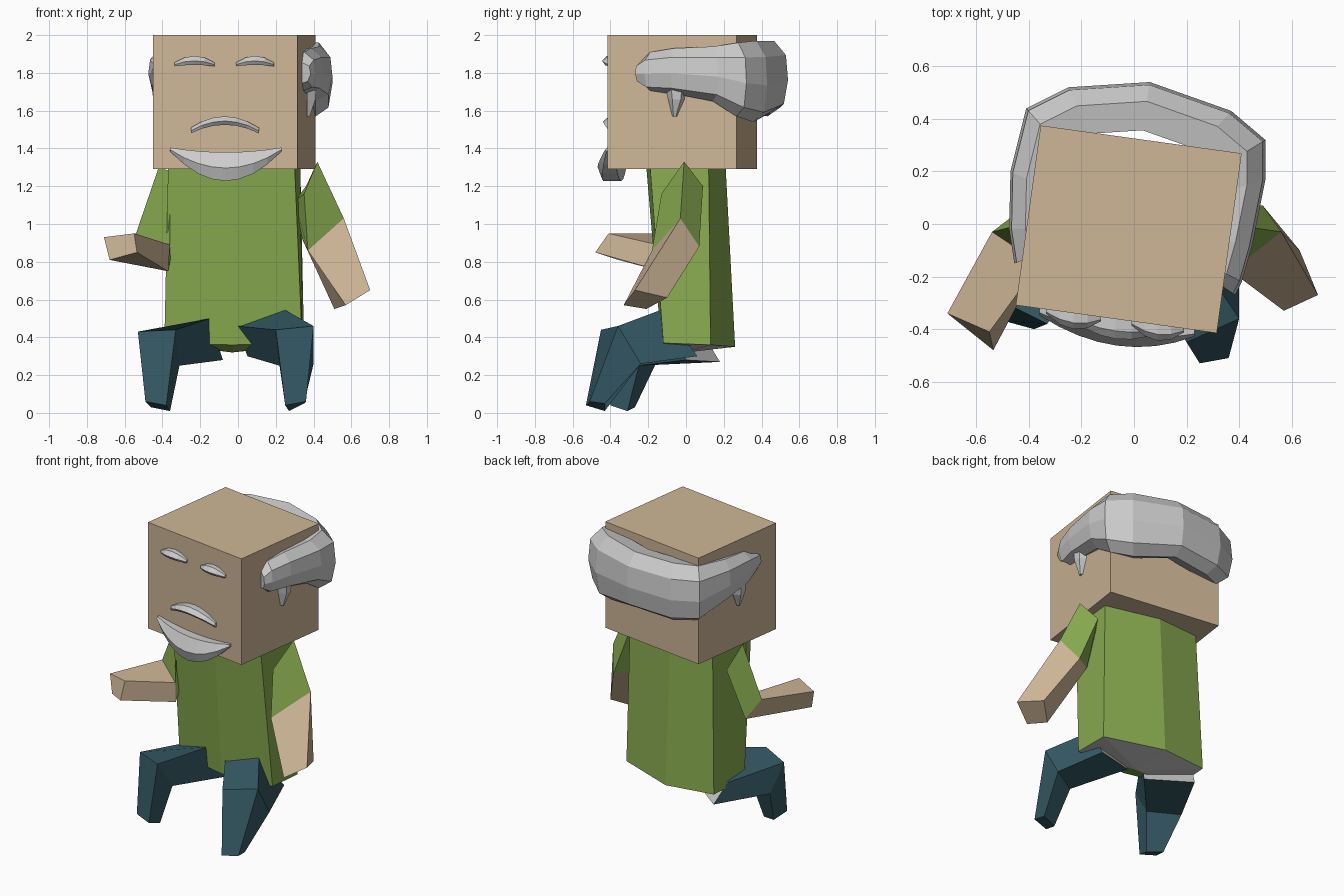
import bpy, bmesh, math
from mathutils import Vector


def material(name, rgb):
    m = bpy.data.materials.new(name)
    m.diffuse_color = (*rgb, 1)
    return m


SKIN = material("skin", (0.62, 0.47, 0.31))
GREEN = material("shirt_green", (0.25, 0.41, 0.08))
BLUE = material("trouser_blue", (0.035, 0.10, 0.13))
GREY = material("grey", (0.6, 0.6, 0.6))


def loft(name, rings, mat=None, start=True, end=True, start_mat=None):
    """Skin a list of equal-length point rings, with optional end caps."""
    bm = bmesh.new()
    vs = [[bm.verts.new(p) for p in r] for r in rings]
    n = len(vs[0])
    for a, b in zip(vs, vs[1:]):
        for i in range(n):
            j = (i + 1) % n
            bm.faces.new((a[i], a[j], b[j], b[i]))
    if start:
        f = bm.faces.new(vs[0][::-1])
        f.material_index = 1 if start_mat else 0
    if end:
        bm.faces.new(vs[-1])
    bmesh.ops.recalc_face_normals(bm, faces=bm.faces)
    me = bpy.data.meshes.new(name)
    bm.to_mesh(me)
    bm.free()
    for m in (mat, start_mat):
        if m:
            me.materials.append(m)
    ob = bpy.data.objects.new(name, me)
    bpy.context.collection.objects.link(ob)
    return ob


# Head: a slightly turned box
bpy.ops.mesh.primitive_cube_add(size=1, location=(-0.02, -0.02, 1.645),
                                rotation=(0, 0, math.radians(-7.9)))
head = bpy.context.object
head.name = "head"
head.scale = (0.772, 0.69, 0.71)
head.data.materials.append(SKIN)

# Torso: six-sided, shallow grey-and-green underside
bottom = [(0.35, 0.13, 0.36), (-0.03, 0.26, 0.35), (-0.36, 0.22, 0.36),
          (-0.39, -0.06, 0.37), (-0.03, -0.13, 0.36), (0.34, -0.12, 0.37)]
top = [(0.33, 0.12, 1.30), (-0.03, 0.21, 1.30), (-0.33, 0.19, 1.30),
       (-0.37, -0.16, 1.30), (-0.03, -0.21, 1.30), (0.30, -0.19, 1.30)]
torso = loft("torso", [bottom, top], GREEN, start_mat=GREY)
bm = bmesh.new()
bm.from_mesh(torso.data)
under = next(f for f in bm.faces if f.material_index == 1)
fan = bmesh.ops.poke(bm, faces=[under])
fan["verts"][0].co = (-0.03, 0.0, 0.32)
for f in fan["faces"]:
    front = sum(v.co.y for v in f.verts) / 3 < -0.05
    f.material_index = 0 if front else 1
bm.to_mesh(torso.data)
bm.free()

# Legs: hip, knee and foot sections
loft("left_leg", [
    [(-0.15, -0.11, 0.50), (-0.38, 0.10, 0.40), (-0.33, 0.18, 0.27), (-0.08, 0.0, 0.28)],
    [(-0.33, -0.38, 0.44), (-0.53, -0.28, 0.43), (-0.51, -0.16, 0.26), (-0.31, -0.25, 0.25)],
    [(-0.38, -0.40, 0.04), (-0.49, -0.37, 0.06), (-0.46, -0.27, 0.03), (-0.36, -0.31, 0.01)],
], BLUE, start_mat=GREY)
loft("right_leg", [
    [(-0.01, -0.12, 0.46), (0.24, -0.12, 0.55), (0.30, 0.06, 0.30), (0.05, 0.0, 0.30)],
    [(0.20, -0.45, 0.44), (0.40, -0.36, 0.46), (0.40, -0.24, 0.26), (0.22, -0.34, 0.25)],
    [(0.25, -0.53, 0.04), (0.36, -0.51, 0.06), (0.35, -0.43, 0.05), (0.27, -0.43, 0.01)],
], BLUE, start_mat=GREY)

# Arms: shoulder, sleeve edge and hand sections
arms = {
    "left": [
        [(-0.42, 0.0, 1.30), (-0.36, -0.12, 1.28), (-0.31, -0.04, 1.05), (-0.37, 0.10, 1.15)],
        [(-0.54, -0.03, 0.95), (-0.36, -0.15, 0.89), (-0.37, -0.13, 0.75), (-0.46, 0.03, 0.82)],
        [(-0.71, -0.34, 0.93), (-0.55, -0.41, 0.95), (-0.535, -0.48, 0.85), (-0.68, -0.36, 0.81)]],
    "right": [
        [(0.42, -0.01, 1.33), (0.36, 0.09, 1.20), (0.30, -0.02, 1.12), (0.35, -0.13, 1.16)],
        [(0.56, -0.03, 1.03), (0.49, 0.07, 0.88), (0.34, -0.04, 0.92), (0.37, -0.18, 0.86)],
        [(0.70, -0.27, 0.65), (0.63, -0.10, 0.61), (0.51, -0.21, 0.55), (0.57, -0.33, 0.57)]],
}
for side, rings in arms.items():
    loft(side + "_sleeve", rings[:2], GREEN, end=False)
    loft(side + "_forearm", rings[1:], SKIN, start=False)

# Hair: horseshoe band; stations are outer x, outer y, low z, high z
stations = [(0.385, -0.27, 1.74, 1.86), (0.41, -0.22, 1.70, 1.91), (0.45, -0.08, 1.69, 1.93),
            (0.50, 0.17, 1.65, 1.94), (0.50, 0.32, 1.57, 1.96), (0.37, 0.43, 1.54, 1.97),
            (0.06, 0.54, 1.59, 1.97), (-0.25, 0.52, 1.57, 1.96), (-0.41, 0.44, 1.58, 1.95),
            (-0.47, 0.20, 1.66, 1.93), (-0.475, -0.02, 1.70, 1.91), (-0.455, -0.15, 1.75, 1.87)]
section = [(0, 0.10), (0.5, 0.0), (0.88, 0.12), (1, 0.45), (0.94, 0.8), (0.6, 1.0), (0, 0.95)]
hair = []
for x, y, lo, hi in stations:
    outer, mid = Vector((x, y, 0)), Vector((-0.02, 0, 0))
    inner = mid.lerp(outer, 0.66)
    hair.append([inner.lerp(outer, u) + Vector((0, 0, lo + v * (hi - lo))) for u, v in section])
loft("hair", hair)


# Sideburns: tapered tufts below the hair
def sideburn(name, x, y, out):
    rings = []
    for z, w, d, dy in ((1.74, 0.06, 0.05, 0), (1.66, 0.045, 0.045, 0), (1.57, 0.012, 0.015, -0.01)):
        rings.append([(x, y + dy - w, z), (x + out * d, y + dy - w * 0.5, z),
                      (x + out * d, y + dy + w * 0.5, z), (x, y + dy + w, z)])
    loft(name, rings)


sideburn("right_sideburn", 0.365, -0.05, 1)
sideburn("left_sideburn", -0.405, 0.04, -1)


# Brows, moustache and beard: crescents on the front of the head
def crescent(name, xc, half, bot, top, end_bot, end_top, depth, steps=6):
    rings = []
    for k in range(steps + 1):
        t = 2 * k / steps - 1
        x = xc + half * t
        face = -0.31 - 0.137 * (x + 0.45)
        d = depth * (1 - 0.75 * t * t)
        b = bot + (end_bot - bot) * t * t
        h = top + (end_top - top) * t * t
        rings.append([(x, face + 0.02, b), (x, face - d * 0.75, b),
                      (x, face - d, b + (h - b) * 0.45),
                      (x, face - d * 0.6, h), (x, face + 0.02, h)])
    loft(name, rings)


crescent("left_brow", -0.23, 0.105, 1.842, 1.89, 1.835, 1.855, 0.06, 4)
crescent("right_brow", 0.09, 0.10, 1.842, 1.89, 1.835, 1.855, 0.06, 4)
crescent("moustache", -0.07, 0.18, 1.525, 1.57, 1.48, 1.51, 0.075)
crescent("beard", -0.065, 0.295, 1.228, 1.38, 1.385, 1.405, 0.10, 8)
